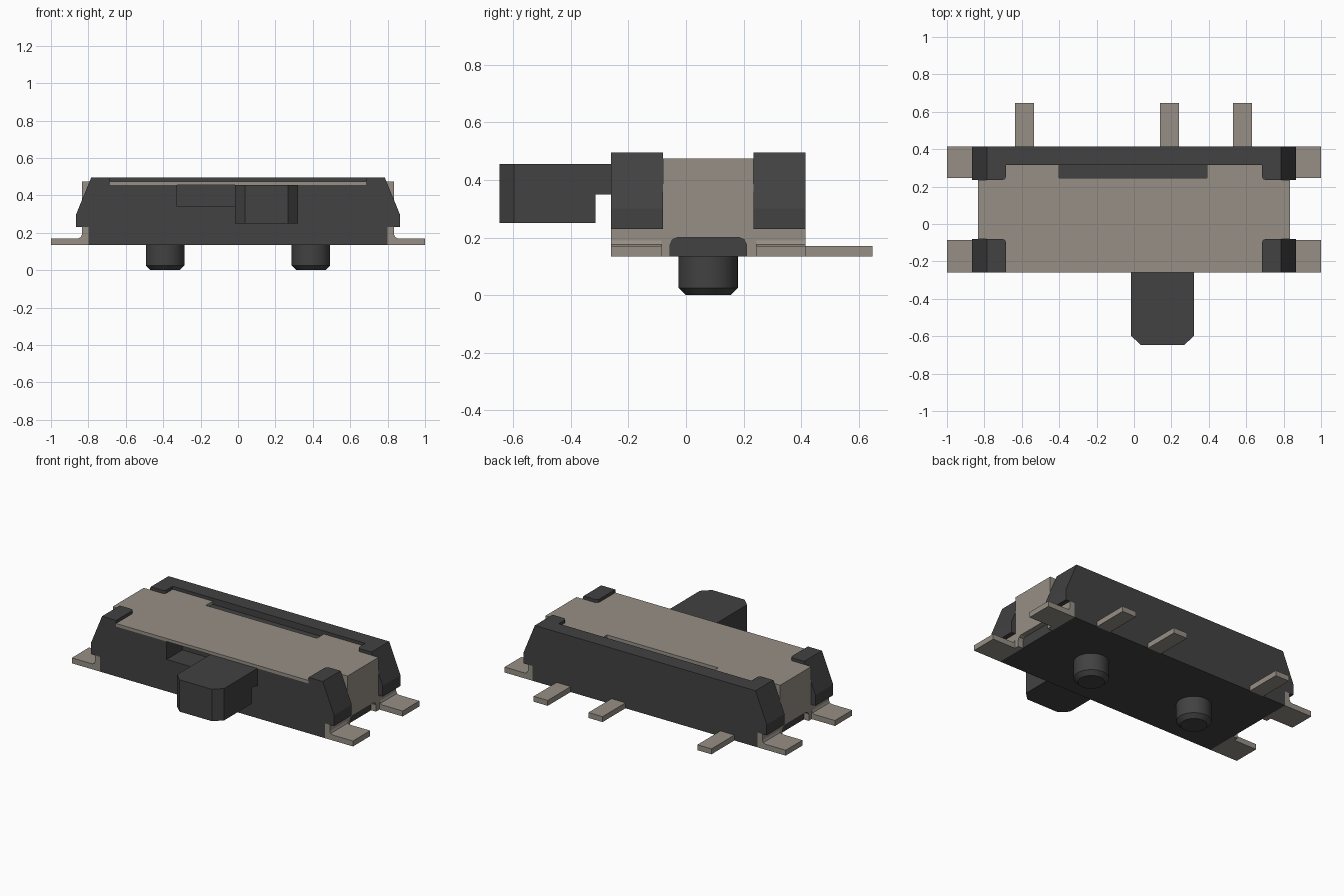
import bpy, bmesh, math
from mathutils import Vector

cube = bpy.data.objects.get("Cube")
if cube:
    bpy.data.objects.remove(cube, do_unlink=True)


def make_material(name, colour):
    m = bpy.data.materials.new(name)
    m.use_nodes = True
    m.diffuse_color = (*colour, 1)
    m.node_tree.nodes["Principled BSDF"].inputs["Base Color"].default_value = (*colour, 1)
    return m


PLASTIC = make_material("dark plastic", (0.054, 0.054, 0.054))
METAL = make_material("warm grey metal", (0.305, 0.275, 0.24))


def finish(bm, name, mat):
    bmesh.ops.recalc_face_normals(bm, faces=bm.faces)
    mesh = bpy.data.meshes.new(name)
    bm.to_mesh(mesh)
    bm.free()
    mesh.materials.append(mat)
    ob = bpy.data.objects.new(name, mesh)
    bpy.context.collection.objects.link(ob)
    return ob


def prism(name, mat, profile, axis, lo, hi, bevel_test=None, bevel=0.02):
    """Extrude a 2D profile along an axis; optionally round chosen edges."""
    place = {"x": lambda a, b, t: (t, a, b),
             "y": lambda a, b, t: (a, t, b),
             "z": lambda a, b, t: (a, b, t)}[axis]
    bm = bmesh.new()
    face = bm.faces.new([bm.verts.new(place(a, b, lo)) for a, b in profile])
    new = bmesh.ops.extrude_face_region(bm, geom=[face])["geom"]
    move = Vector(place(0, 0, hi - lo))
    bmesh.ops.translate(bm, vec=move, verts=[v for v in new if isinstance(v, bmesh.types.BMVert)])
    if bevel_test:
        edges = [e for e in bm.edges if all(bevel_test(v.co) for v in e.verts)]
        bmesh.ops.bevel(bm, geom=edges, offset=bevel, segments=3, profile=0.5, affect="EDGES")
    return finish(bm, name, mat)


def box(name, mat, x0, x1, y0, y1, z0, z1):
    return prism(name, mat, [(x0, y0), (x1, y0), (x1, y1), (x0, y1)], "z", z0, z1)


def mirrored(points):
    """Close a half profile by reflecting it across x = 0."""
    return points + [(-a, b) for a, b in reversed(points)]


FRONT, BACK, BASE, TOP = -0.26, 0.415, 0.135, 0.495

# Housing: slotted front section, solid core and tapered back wall
prism("housing_front", PLASTIC,
      [(-0.8, BASE), (0.8, BASE), (0.8, 0.455), (0.32, 0.455), (0.32, 0.34),
       (-0.325, 0.34), (-0.325, 0.455), (-0.8, 0.455)], "y", FRONT, -0.1)
box("housing_core", PLASTIC, -0.8, 0.8, -0.1, 0.315, BASE, 0.455)
prism("back_wall", PLASTIC,
      mirrored([(0.8, BASE), (0.8, 0.23), (0.865, 0.23), (0.865, 0.30), (0.785, TOP)]),
      "y", 0.315, BACK)

# Metal cover over the top, with a shallow cut-out along the back
prism("cover_top", METAL,
      [(-0.685, FRONT), (0.685, FRONT), (0.685, -0.1), (0.705, -0.08), (0.835, -0.08),
       (0.835, 0.235), (0.705, 0.235), (0.685, 0.255), (0.685, 0.315), (0.39, 0.315),
       (0.39, 0.245), (-0.4, 0.245), (-0.4, 0.315), (-0.685, 0.315), (-0.685, 0.255),
       (-0.705, 0.235), (-0.835, 0.235), (-0.835, -0.08), (-0.705, -0.08), (-0.685, -0.1)],
      "z", 0.455, 0.475)

for side, s in (("left", 1), ("right", -1)):
    # Side flap of the cover, arched over the middle of the base
    prism(f"cover_side_{side}", METAL,
          [(FRONT, BASE), (-0.055, BASE), (-0.055, 0.175), (-0.047, 0.193), (-0.03, 0.2),
           (0.185, 0.2), (0.202, 0.193), (0.21, 0.175), (0.21, BASE), (BACK, BASE),
           (BACK, 0.23), (0.235, 0.23), (0.235, 0.455), (-0.08, 0.455), (-0.08, 0.23),
           (FRONT, 0.23)], "x", s * 0.8, s * 0.835)
    # Corner posts and mounting feet
    for end, y0, y1, inner, f0, f1 in (("front", FRONT, -0.08, -0.08, FRONT, -0.085),
                                       ("back", 0.235, 0.315, 0.235, 0.245, BACK)):
        prism(f"{end}_{side}_post", PLASTIC,
              [(s * a, b) for a, b in ((0.685, 0.455), (0.685, TOP), (0.785, TOP),
                                       (0.865, 0.30), (0.865, 0.23), (0.8, 0.23), (0.8, 0.455))],
              "y", y0, y1,
              lambda c, i=inner: abs(abs(c.x) - 0.685) < 1e-4 and abs(c.y - i) < 1e-4)
        prism(f"{end}_{side}_foot", METAL,
              [(s * a, b) for a, b in ((0.835, BASE), (1.0, BASE), (1.0, 0.17), (0.855, 0.17),
                                       (0.841, 0.176), (0.835, 0.19))], "y", f0, f1)

# Slider knob with chamfered front corners, and its stem in the slot
prism("slider_knob", PLASTIC,
      [(-0.015, -0.315), (-0.015, -0.598), (0.037, -0.648), (0.268, -0.648),
       (0.32, -0.598), (0.32, -0.315)], "z", 0.25, 0.455)
box("slider_stem", PLASTIC, -0.015, 0.32, -0.315, -0.1, 0.35, 0.455)

# Contact pins along the back
for i, x in enumerate((-0.585, 0.19, 0.58)):
    box(f"contact_pin_{i + 1}", METAL, x - 0.05, x + 0.05, BACK, 0.648, BASE, 0.17)

# Round locating pegs with a chamfered tip
for side, x in (("left", 0.39), ("right", -0.39)):
    bm = bmesh.new()
    bmesh.ops.create_cone(bm, cap_ends=True, segments=40, radius1=0.103, radius2=0.103, depth=BASE)
    rim = [e for e in bm.edges if all(v.co.z < 0 for v in e.verts)]
    bmesh.ops.bevel(bm, geom=rim, offset=0.025, segments=1, affect="EDGES")
    bmesh.ops.translate(bm, vec=(x, 0.077, BASE / 2), verts=bm.verts)
    peg = finish(bm, f"locating_peg_{side}", PLASTIC)
    bpy.ops.object.select_all(action="DESELECT")
    peg.select_set(True)
    bpy.context.view_layer.objects.active = peg
    bpy.ops.object.shade_smooth_by_angle(angle=math.radians(30))
